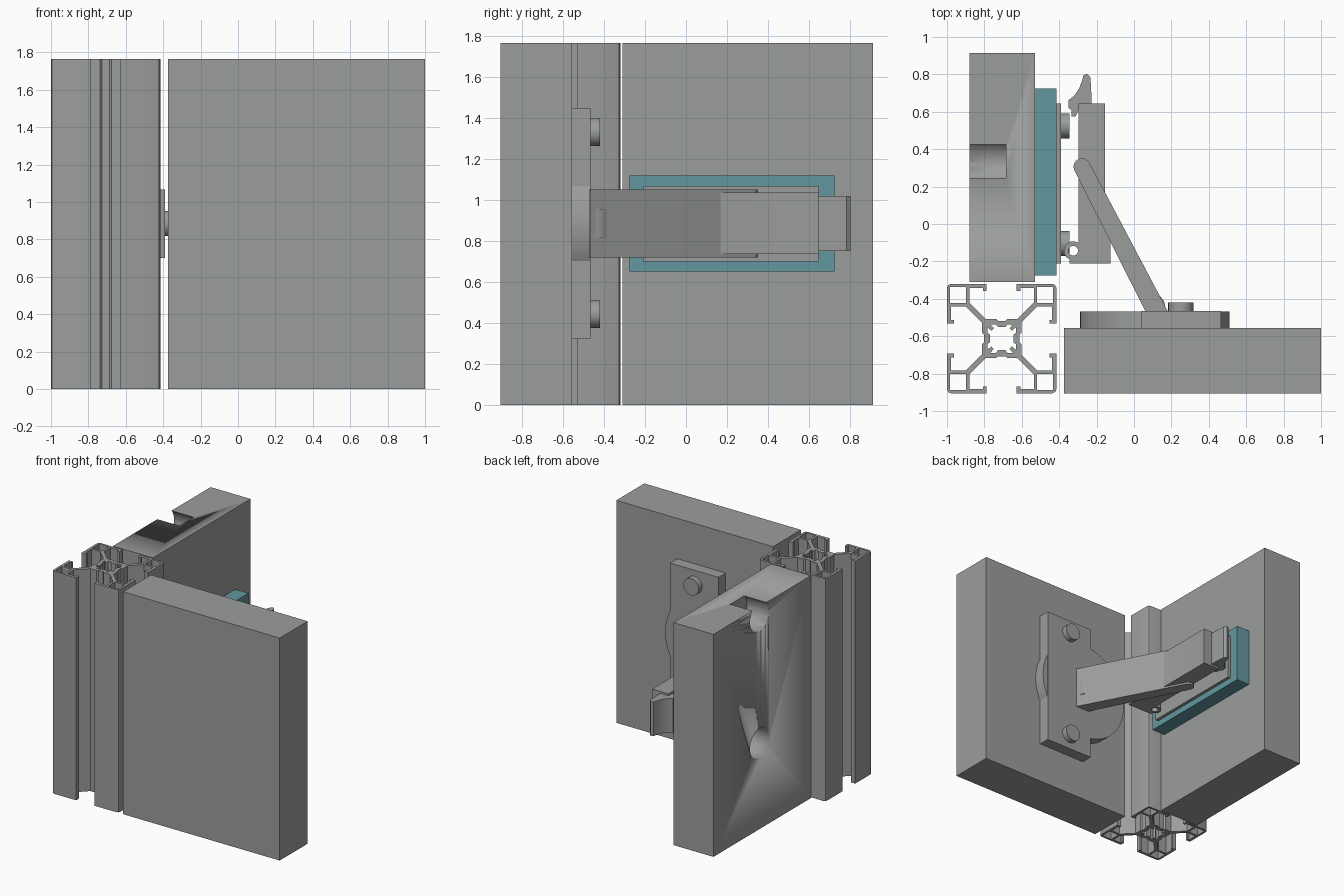
import bpy, bmesh
from math import radians, sin, cos, pi
from mathutils import Matrix

cube = bpy.data.objects.get("Cube")
if cube:
    bpy.data.objects.remove(cube, do_unlink=True)


def material(name, rgb):
    m = bpy.data.materials.new(name)
    m.use_nodes = True
    m.diffuse_color = (*rgb, 1)
    bsdf = next(n for n in m.node_tree.nodes if n.type == 'BSDF_PRINCIPLED')
    bsdf.inputs["Base Color"].default_value = (*rgb, 1)
    return m


GREY = material("metal grey", (0.33, 0.34, 0.335))
TEAL = material("pad teal", (0.125, 0.31, 0.35))
TOP = 1.765


def finish(name, bm, mat):
    bmesh.ops.remove_doubles(bm, verts=bm.verts, dist=0.0003)
    bmesh.ops.recalc_face_normals(bm, faces=bm.faces)
    mesh = bpy.data.meshes.new(name)
    bm.to_mesh(mesh)
    bm.free()
    mesh.materials.clear()
    mesh.materials.append(mat)
    obj = bpy.data.objects.new(name, mesh)
    bpy.context.collection.objects.link(obj)
    bpy.ops.object.select_all(action='DESELECT')
    obj.select_set(True)
    bpy.context.view_layer.objects.active = obj
    bpy.ops.object.shade_smooth_by_angle(angle=radians(30))
    return obj


def prism(name, outlines, z0, z1, mat=GREY, centre=(0, 0)):
    """Filled 2D outlines (first outer, rest holes) raised from z0 to z1."""
    cu = bpy.data.curves.new(name + "_outline", 'CURVE')
    cu.dimensions = '2D'
    cu.fill_mode = 'BOTH'
    cu.extrude = (z1 - z0) / 2
    for pts in outlines:
        sp = cu.splines.new('POLY')
        sp.points.add(len(pts) - 1)
        for p, (x, y) in zip(sp.points, pts):
            p.co = (x, y, 0, 1)
        sp.use_cyclic_u = True
    tmp = bpy.data.objects.new(name + "_outline", cu)
    mesh = bpy.data.meshes.new_from_object(tmp)
    bm = bmesh.new()
    bm.from_mesh(mesh)
    bmesh.ops.translate(bm, verts=bm.verts, vec=(*centre, (z0 + z1) / 2))
    bpy.data.objects.remove(tmp)
    bpy.data.curves.remove(cu)
    bpy.data.meshes.remove(mesh)
    return finish(name, bm, mat)


def box(name, x0, x1, y0, y1, z0, z1, mat=GREY):
    bm = bmesh.new()
    bmesh.ops.create_cube(bm, size=1)
    for v in bm.verts:
        v.co.x = x1 if v.co.x > 0 else x0
        v.co.y = y1 if v.co.y > 0 else y0
        v.co.z = z1 if v.co.z > 0 else z0
    return finish(name, bm, mat)


def cylinder(name, centre, radius, depth, axis):
    bm = bmesh.new()
    turn = Matrix.Rotation(pi / 2, 4, 'Y' if axis == 'X' else 'X')
    bmesh.ops.create_cone(bm, cap_ends=True, segments=48, radius1=radius, radius2=radius,
                          depth=depth, matrix=Matrix.Translation(centre) @ turn)
    return finish(name, bm, GREY)


def arc(cx, cy, r, a0, a1, n):
    angles = [radians(a0 + (a1 - a0) * i / n) for i in range(n + 1)]
    return [(cx + r * cos(a), cy + r * sin(a)) for a in angles]


def eightfold(pts):
    """Mirror an octant about the diagonal, then turn it four times."""
    quarter = pts + [(y, x) for x, y in reversed(pts)]
    loop = []
    for _ in range(4):
        loop += quarter
        quarter = [(y, -x) for x, y in quarter]
    return loop


# Slotted corner post with hollow corners and core
outer = eightfold([(.02, .095), (.03, .105), (.085, .105), (.172, .192), (.172, .27), (.1, .27),
                   (.1, .255), (.08, .255), (.08, .2925), (.272, .2925), (.286, .286)])
core = eightfold([(.02, .062), (.03, .076), (.06, .076), (.042, .055)])
corners = [[(sx * a, sy * b) for a, b in ((.19, .19), (.275, .19), (.275, .275), (.19, .275))]
           for sx in (-1, 1) for sy in (-1, 1)]
prism("corner_post", [outer, core] + corners, 0, TOP, centre=(-.7075, -.6125))

# Two panels, the side one with blind round recesses
box("front_panel", -.375, 1, -.905, -.555, 0, TOP)
side = box("side_panel", -.88, -.53, -.31, .913, 0, TOP)
for z in (.68, 1.685):
    cutter = cylinder("recess_cutter", (-.885, .335, z), .12, .4, 'X')
    cutter.hide_render = True
    cutter.hide_viewport = False
    mod = side.modifiers.new("recess", 'BOOLEAN')
    mod.operation = 'DIFFERENCE'
    mod.solver = 'EXACT'
    mod.object = cutter
    bpy.context.view_layer.objects.active = side
    bpy.ops.object.modifier_apply(modifier=mod.name)
    bpy.data.objects.remove(cutter, do_unlink=True)

# Mounting plate, round boss and bolts on the front panel
box("mount_plate_base", .04, .465, -.555, -.525, .325, 1.445)
box("mount_plate_top", .04, .465, -.525, -.465, .325, 1.445)
cylinder("round_boss", (.11, -.511, .885), .4, .088, 'Y')
for z in (.443, 1.33):
    cylinder("plate_bolt", (.25, -.445, z), .067, .05, 'Y')

# Pad, backing strip and bolts on the side panel
box("pad", -.53, -.415, -.275, .725, .65, 1.12, TEAL)
box("backing_strip", -.415, -.39, -.21, .645, .7, 1.067)
for y in (-.105, .525):
    cylinder("strip_bolt", (-.37, y, .885), .067, .05, 'X')

# Slanted arm with a rounded end and a small tab at its foot
arm = [(.06, -.465), (.18, -.465)] + arc(-.278, .306, .045, 27.5, 207.5, 12)
prism("arm", [arm], .72, 1.05)
prism("arm_tab", [[(.11, -.39), (.14, -.388), (.16, -.41), (.168, -.445), (.12, -.45)]], .815, .955)

# Latch body, pivot knuckle and curved hook
prism("latch_body", [[(-.298, .645), (-.155, .645), (-.155, .16), (-.125, .02), (-.125, -.21),
                      (-.345, -.21), (-.345, -.19), (-.298, -.18)]], .735, 1.035)
prism("pivot_knuckle", [arc(-.325, -.143, .05, 0, 345, 23), arc(-.325, -.143, .026, 0, 345, 23)],
      .735, 1.035)
prism("hook", [[(-.227, .645), (-.227, .68), (-.233, .783), (-.249, .802), (-.27, .795),
                (-.278, .765), (-.292, .728), (-.318, .687), (-.35, .662), (-.35, .62),
                (-.334, .61), (-.334, .575), (-.313, .575), (-.296, .61), (-.296, .645)]],
      .75, 1.02)
